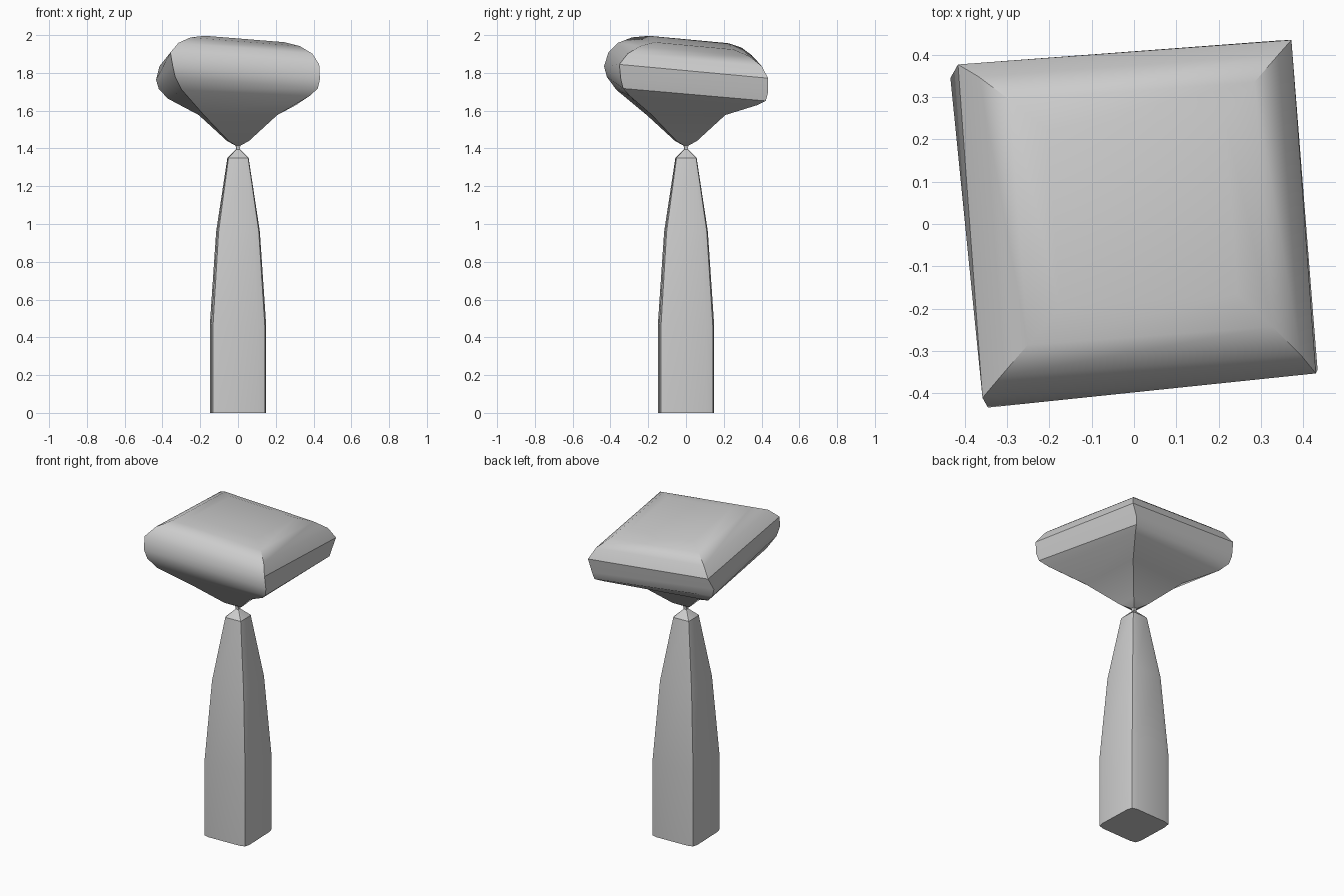
import bpy, bmesh, math
from mathutils import Vector, Matrix

if "Cube" in bpy.data.objects:
    bpy.data.objects.remove(bpy.data.objects["Cube"])


def loft(name, rings):
    """Skin a stack of equal-length point rings, cap both ends, smooth by angle."""
    bm = bmesh.new()
    loops = [[bm.verts.new(p) for p in r] for r in rings]
    for a, b in zip(loops, loops[1:]):
        n = len(a)
        for i in range(n):
            j = (i + 1) % n
            bm.faces.new((a[i], a[j], b[j], b[i]))
    bm.faces.new(loops[0][::-1])
    bm.faces.new(loops[-1])
    bmesh.ops.recalc_face_normals(bm, faces=bm.faces)
    me = bpy.data.meshes.new(name)
    bm.to_mesh(me)
    bm.free()
    ob = bpy.data.objects.new(name, me)
    bpy.context.collection.objects.link(ob)
    bpy.ops.object.select_all(action='DESELECT')
    ob.select_set(True)
    bpy.context.view_layer.objects.active = ob
    bpy.ops.object.shade_smooth_by_angle(angle=math.radians(35))
    return ob


def ring(section, half, z, angle=0, cx=0, cy=0, sx=0, sy=0):
    """Scaled, twisted section lying on a plane with slopes sx, sy."""
    rot = Matrix.Rotation(math.radians(angle), 2)
    out = []
    for p in section:
        q = rot @ (Vector(p) * half)
        out.append((q.x + cx, q.y + cy, z + sx * q.x + sy * q.y))
    return out


# Post: rounded square section tapering to a fine tip
corner = [(1, 0.7), (0.94, 0.94), (0.7, 1)]
rounded = []
for k in range(4):
    turn = Matrix.Rotation(k * math.pi / 2, 2)
    rounded += [turn @ Vector(p) for p in corner]
post = [(0.146, 0), (0.146, 0.46), (0.113, 0.96), (0.055, 1.35), (0.01, 1.395), (0.01, 1.405)]
loft("post", [ring(rounded, h, z, 2) for h, z in post])

# Head: flared square rising from the tip into a tilted cushion top
square = [(-1, -1), (1, -1), (1, 1), (-1, 1)]
head = [  # half, z, twist, cx, cy, slope x, slope y
    (0.009, 1.40, 4, 0, 0, 0, 0),
    (0.012, 1.415, 4, 0, 0, 0, 0),
    (0.055, 1.44, 4, 0, 0, 0, 0),
    (0.195, 1.577, 4, 0, 0, 0, 0),
    (0.34, 1.67, 6, 0.005, 0.005, -0.04, -0.075),
    (0.38, 1.715, 6.5, 0.002, 0.002, -0.07, -0.095),
    (0.392, 1.765, 6.5, 0, 0, -0.076, -0.10),
    (0.395, 1.84, 4.2, 0.007, 0.012, -0.073, -0.098),
    (0.355, 1.898, 4.2, 0.013, 0.02, -0.073, -0.098),
    (0.29, 1.938, 4.2, 0.017, 0.025, -0.073, -0.098),
    (0.21, 1.96, 4.2, 0.02, 0.028, -0.073, -0.098),
]
loft("head", [ring(square, *r) for r in head])
